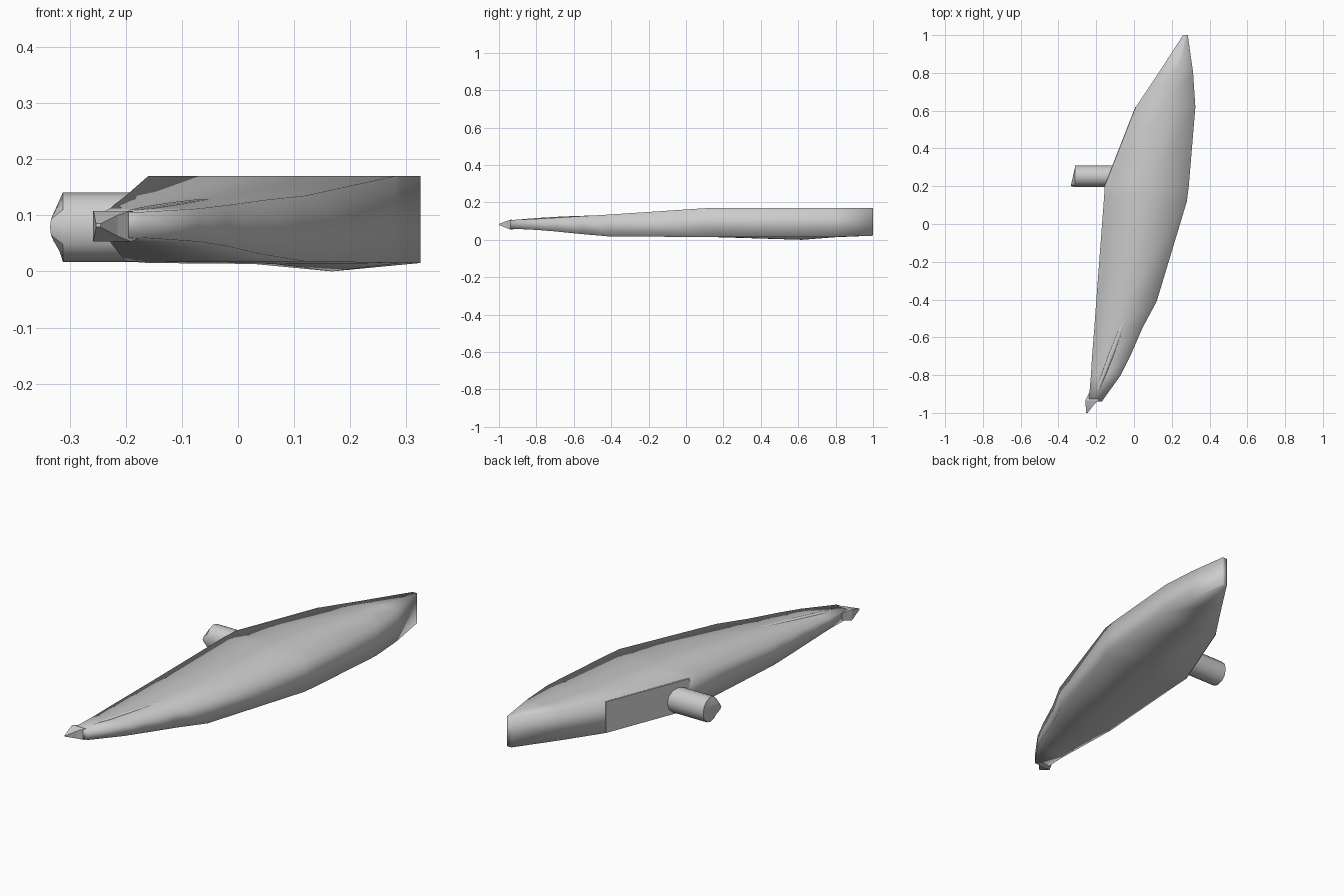
import bpy, bmesh, math
from mathutils import Vector, Matrix

if "Cube" in bpy.data.objects:
    bpy.data.objects.remove(bpy.data.objects["Cube"])


def finish(name, bm, smooth=True):
    bmesh.ops.recalc_face_normals(bm, faces=bm.faces[:])
    for f in bm.faces:
        f.smooth = smooth
    me = bpy.data.meshes.new(name)
    bm.to_mesh(me)
    bm.free()
    ob = bpy.data.objects.new(name, me)
    bpy.context.collection.objects.link(ob)
    return ob


def loft(name, sections, smooth=True):
    bm = bmesh.new()
    rings = [[bm.verts.new(p) for p in s] for s in sections]
    for a, b in zip(rings, rings[1:]):
        for i in range(len(a)):
            j = (i + 1) % len(a)
            bm.faces.new((a[i], a[j], b[j], b[i]))
    bm.faces.new(rings[0])
    bm.faces.new(rings[-1])
    return finish(name, bm, smooth)


# main blade: y, left x, right x, bottom z, top z, keel z
stations = [
    (-0.94, -0.240, -0.170, 0.060, 0.106, 0.060),
    (-0.80, -0.228, -0.070, 0.053, 0.112, 0.053),
    (-0.70, -0.222, -0.020, 0.045, 0.118, 0.045),
    (-0.55, -0.210, 0.045, 0.030, 0.127, 0.030),
    (-0.41, -0.200, 0.120, 0.018, 0.135, 0.018),
    (0.12, -0.160, 0.280, 0.015, 0.170, 0.015),
    (0.20, -0.155, 0.290, 0.015, 0.170, 0.013),
    (0.62, 0.010, 0.325, 0.015, 0.170, 0.000),
    (0.80, 0.130, 0.313, 0.016, 0.170, 0.014),
    (1.00, 0.260, 0.285, 0.022, 0.170, 0.022),
]
sections = []
for y, l, r, b, t, k in stations:
    m = (l + r) / 2
    sections.append([(l, y, b), (l, y, t), (m, y, t), (r, y, t), (r, y, b), (m, y, k)])
loft("blade_body", sections)

# pointed front tip
tip = []
for y, l, r, b, t in [(-0.89, -0.236, -0.16, 0.065, 0.10), (-0.935, -0.258, -0.19, 0.053, 0.108),
                      (-0.96, -0.256, -0.215, 0.063, 0.10), (-1.0, -0.253, -0.245, 0.079, 0.085)]:
    tip.append([(l, y, b), (l, y, t), (r, y, t), (r, y, b)])
loft("front_tip", tip, False)

# slim ridge along the top near the tip
bm = bmesh.new()
a, b = Vector((-0.04, -0.48, 0.128)), Vector((-0.20, -0.90, 0.106))
bmesh.ops.create_uvsphere(bm, u_segments=8, v_segments=6, radius=1)
rot = (a - b).to_track_quat('Z', 'Y').to_matrix().to_4x4()
bmesh.ops.transform(bm, matrix=Matrix.Translation((a + b) / 2) @ rot
                    @ Matrix.Diagonal((0.014, 0.006, (a - b).length / 2, 1)), verts=bm.verts[:])
finish("top_ridge", bm)

# flat panel on the left rear wall
panel = []
for x, y in [(-0.155, 0.20), (0.01, 0.62)]:
    panel.append([(x - 0.003, y, 0.016), (x - 0.003, y, 0.17),
                  (x + 0.004, y - 0.002, 0.17), (x + 0.004, y - 0.002, 0.016)])
loft("side_panel", panel, False)

# round side peg with slanted, slightly pointed end
peg = []
for x, s, slant in [(0.0, 1, 0), (-0.312, 1, 0), (-0.323, 0.45, 1)]:
    ring = []
    for i in range(12):
        c, n = math.cos(i * math.tau / 12), math.sin(i * math.tau / 12)
        ring.append((x + slant * 0.012 * c, 0.253 + 0.058 * c * (1 if s == 1 else 0.9), 0.079 + 0.062 * n * s))
    peg.append(ring)
ob = loft("side_peg", peg)
bpy.context.view_layer.objects.active = ob
ob.select_set(True)
bpy.ops.object.shade_smooth_by_angle(angle=math.radians(40))
